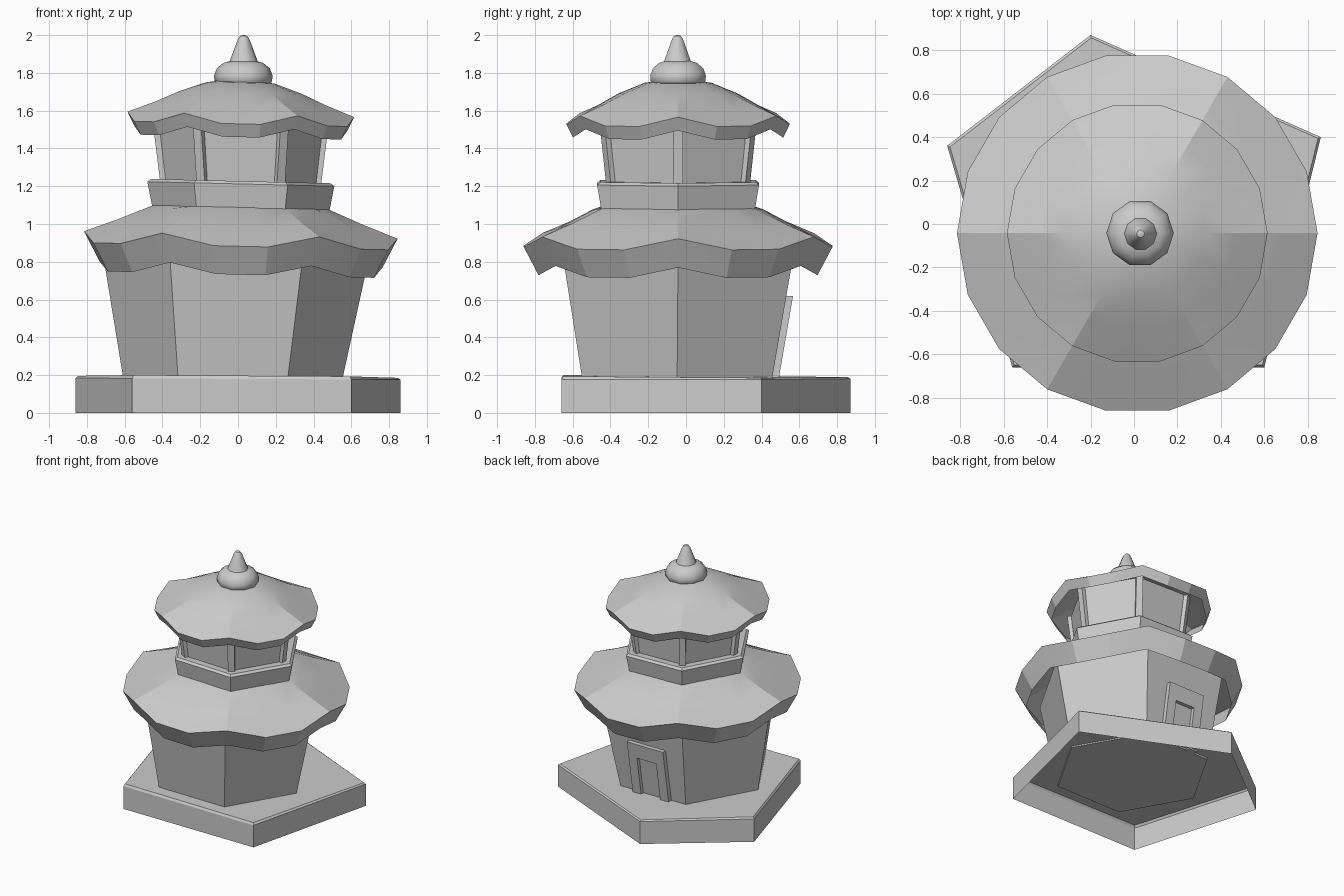
import bpy, bmesh
from math import sin, cos, tau

if "Cube" in bpy.data.objects:
    bpy.data.objects.remove(bpy.data.objects["Cube"])

TILT = 0.024  # the hand-made tower dips slightly towards +x


def loft(name, rings, bottom=False, top=False, angle=None):
    """Skin a stack of equal-sized closed rings, optionally capping the ends."""
    bm = bmesh.new()
    rows = [[bm.verts.new(p) for p in r] for r in rings]
    for a, b in zip(rows, rows[1:]):
        n = len(a)
        for i in range(n):
            j = (i + 1) % n
            bm.faces.new((a[i], a[j], b[j], b[i]))
    if bottom:
        bm.faces.new(rows[0][::-1])
    if top:
        bm.faces.new(rows[-1])
    me = bpy.data.meshes.new(name)
    bm.to_mesh(me)
    bm.free()
    ob = bpy.data.objects.new(name, me)
    bpy.context.collection.objects.link(ob)
    if angle:
        bpy.ops.object.select_all(action='DESELECT')
        bpy.context.view_layer.objects.active = ob
        ob.select_set(True)
        bpy.ops.object.shade_smooth_by_angle(angle=angle)
    return ob


def ring(n, r, z, cx=0.015, cy=-0.042, lift=0.0, tilt=TILT):
    """Regular ring; every third corner can be raised for the wavy eaves."""
    pts = []
    for i in range(n):
        a = tau * i / n
        x = r * cos(a)
        pts.append((cx + x, cy + r * sin(a),
                    z - tilt * x + (lift if i % 3 == 0 else 0)))
    return pts


def roof(name, profile):
    loft(name, [ring(18, r, z, lift=l) for r, z, l in profile], top=True, angle=0.3)


# Five-sided base slab, open underneath
plan = [(-0.56, -0.66), (0.6, -0.66), (0.86, 0.4), (-0.2, 0.87), (-0.86, 0.36)]
loft("base", [[(x, y, 0) for x, y in plan],
              [(x, y, 0.18 - 0.005 * x) for x, y in plan],
              [(x * 0.985, y * 0.985, 0.193 - 0.006 * x - 0.006 * y) for x, y in plan]],
     top=True)

# Lower storey, flaring upwards
loft("lower_walls", [ring(6, 0.58, 0.18, -0.027, -0.047, tilt=0),
                     ring(6, 0.71, 0.86, -0.008, -0.042, tilt=0)], bottom=True)

# Lower roof: fascia then slope (radius, height, corner lift)
roof("lower_roof", [(0.75, 0.732, 0.055), (0.83, 0.882, 0.06), (0.65, 0.975, 0.035),
                    (0.46, 1.075, 0.015), (0.3, 1.12, 0.0)])

# Parapet band
loft("parapet", [ring(6, 0.463, 1.05), ring(6, 0.495, 1.212), ring(6, 0.475, 1.227)], top=True)

# Upper storey with corner posts
loft("upper_walls", [ring(6, 0.41, 1.2), ring(6, 0.452, 1.56)])
for k in range(6):
    a = tau * k / 6
    rows = []
    for r, z in ((0.412, 1.2), (0.457, 1.56)):
        rows.append([(0.015 + (r + u) * cos(a) - v * sin(a),
                      -0.042 + (r + u) * sin(a) + v * cos(a), z)
                     for u, v in ((-.03, -.025), (.012, -.025), (.012, .025), (-.03, .025))])
    loft(f"corner_post_{k + 1}", rows, bottom=True, top=True)

# Upper roof
roof("upper_roof", [(0.565, 1.46, 0.048), (0.6, 1.53, 0.05), (0.45, 1.617, 0.022),
                    (0.32, 1.69, 0.008), (0.18, 1.747, 0.0), (0.08, 1.76, 0.0)])

# Finial: round bulb and tapered spike
bulb = [(0.135, 1.735), (0.152, 1.755), (0.155, 1.785), (0.14, 1.825), (0.105, 1.853), (0.05, 1.868)]
loft("finial_bulb", [ring(10, r, z, 0.028, -0.042, tilt=0) for r, z in bulb], top=True, angle=0.7)
spike = [(0.077, 1.855), (0.03, 1.98), (0.018, 1.996), (0.004, 2.0)]
loft("finial_spike", [ring(10, r, z, 0.03, -0.045, tilt=0) for r, z in spike], top=True, angle=0.6)


# Doorway on the back wall, leaning with it
def leaning_box(name, x0, x1, z0, z1, depth):
    rows = []
    for z in (z0, z1):
        y = 0.456 + (z - 0.18) * 0.172
        rows.append([(x0, y - 0.03, z), (x1, y - 0.03, z), (x1, y + depth, z), (x0, y + depth, z)])
    loft(name, rows, bottom=True, top=True)


leaning_box("door_jamb_left", -0.19, -0.115, 0.18, 0.62, 0.035)
leaning_box("door_jamb_right", 0.055, 0.13, 0.18, 0.62, 0.035)
leaning_box("door_lintel", -0.115, 0.055, 0.5, 0.62, 0.035)
leaning_box("door_panel", -0.115, 0.055, 0.18, 0.5, 0.006)
